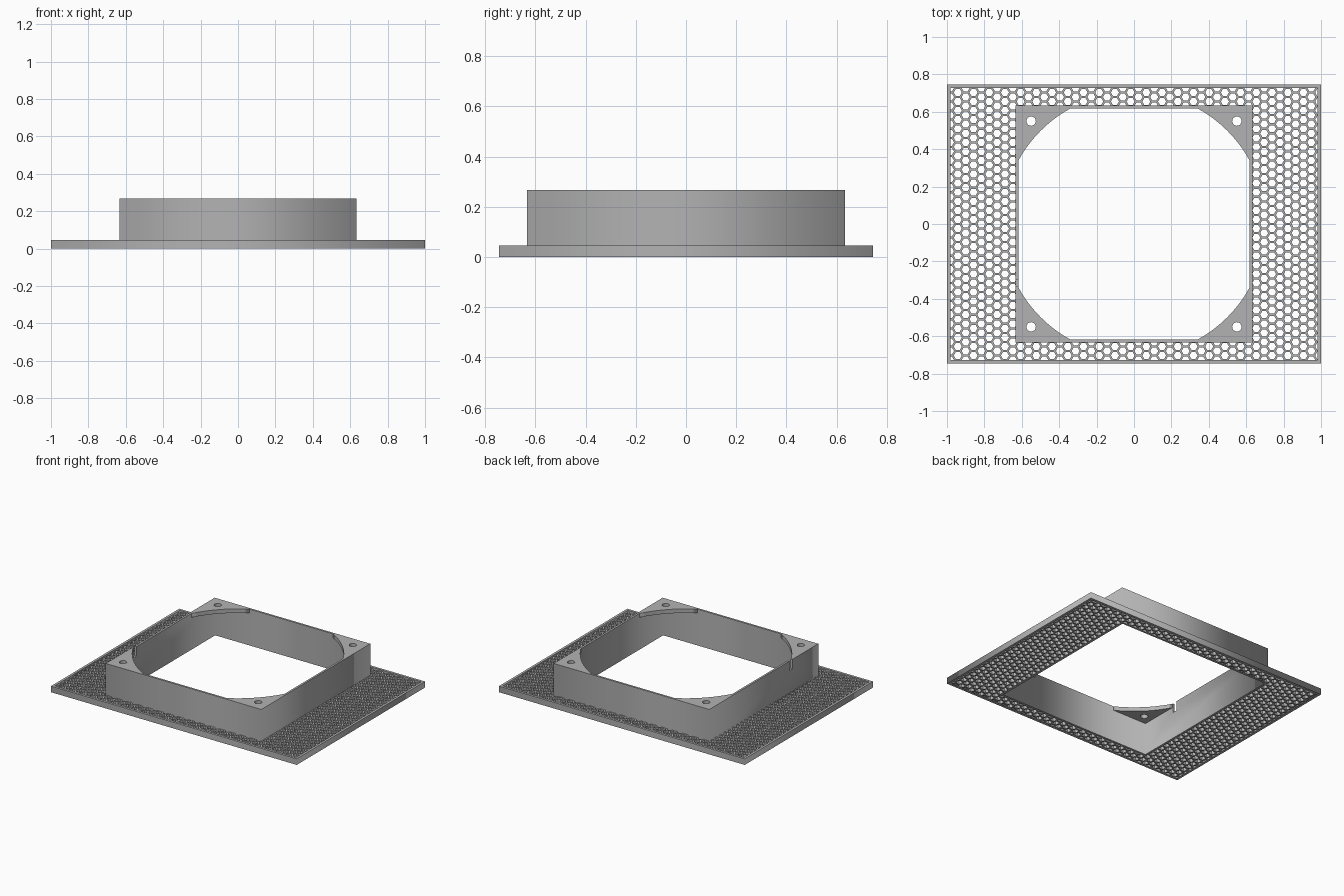
import bpy, bmesh
from math import cos, sin, pi, sqrt, atan2, hypot
from mathutils import Vector

cube = bpy.data.objects.get("Cube")
if cube:
    bpy.data.objects.remove(cube, do_unlink=True)

HALF_X, HALF_Y, RIM_H, RIM = 1.0, 0.745, 0.045, 0.018
OUTER, INNER, TOP = 0.633, 0.618, 0.267
GRILLE_H = 0.035

grey = bpy.data.materials.new("plain grey")
grey.use_nodes = True
colour = (0.45, 0.45, 0.45, 1)
grey.diffuse_color = colour
grey.node_tree.nodes["Principled BSDF"].inputs["Base Color"].default_value = colour


def add_mesh(name, bm):
    bmesh.ops.remove_doubles(bm, verts=bm.verts, dist=1e-5)
    bmesh.ops.recalc_face_normals(bm, faces=bm.faces)
    mesh = bpy.data.meshes.new(name)
    bm.to_mesh(mesh)
    bm.free()
    mesh.materials.append(grey)
    obj = bpy.data.objects.new(name, mesh)
    bpy.context.collection.objects.link(obj)
    return obj


def prism(name, loops, z0, z1):
    """Extrude a flat outline; any inner loops become holes."""
    curve = bpy.data.curves.new(name + "_outline", "CURVE")
    curve.dimensions = "2D"
    curve.fill_mode = "BOTH"
    curve.extrude = (z1 - z0) / 2
    for loop in loops:
        spline = curve.splines.new("POLY")
        spline.points.add(len(loop) - 1)
        for point, (x, y) in zip(spline.points, loop):
            point.co = (x, y, 0, 1)
        spline.use_cyclic_u = True
    helper = bpy.data.objects.new(name + "_outline", curve)
    bpy.context.collection.objects.link(helper)
    graph = bpy.context.evaluated_depsgraph_get()
    mesh = bpy.data.meshes.new_from_object(helper.evaluated_get(graph))
    bm = bmesh.new()
    bm.from_mesh(mesh)
    bmesh.ops.translate(bm, verts=bm.verts, vec=(0, 0, (z0 + z1) / 2))
    bpy.data.objects.remove(helper, do_unlink=True)
    bpy.data.meshes.remove(mesh)
    return add_mesh(name, bm)


def rect(hx, hy):
    return [(-hx, -hy), (hx, -hy), (hx, hy), (-hx, hy)]


def arc(cx, cy, r, a0, a1, n):
    return [(cx + r * cos(a0 + (a1 - a0) * i / n),
             cy + r * sin(a0 + (a1 - a0) * i / n)) for i in range(n + 1)]


# Raised border of the base
prism("base_rim", [rect(HALF_X, HALF_Y), rect(HALF_X - RIM, HALF_Y - RIM)], 0, RIM_H)

# Square shroud with a cable slot in one wall
shroud = prism("shroud_walls", [rect(OUTER, OUTER), rect(INNER, INNER)], 0, TOP)
bm = bmesh.new()
bmesh.ops.create_cube(bm, size=1)
bmesh.ops.scale(bm, verts=bm.verts, vec=(0.05, 0.036, 0.14))
bmesh.ops.translate(bm, verts=bm.verts, vec=(-0.626, -0.316, TOP))
cutter = add_mesh("slot_cutter", bm)
cutter.hide_render = True
cut = shroud.modifiers.new("slot", "BOOLEAN")
cut.operation = "DIFFERENCE"
cut.solver = "EXACT"
cut.object = cutter
bpy.context.view_layer.objects.active = shroud
bpy.ops.object.modifier_apply(modifier=cut.name)
bpy.data.objects.remove(cutter, do_unlink=True)

# Corner mounting plates, curved to the round opening, with screw holes
edge = 0.34
radius = hypot(INNER, edge)
start = atan2(edge, INNER)
outline = [(INNER, INNER)] + arc(0, 0, radius, pi / 2 - start, start, 10)
hole = arc(0.55, 0.55, 0.025, 0, 2 * pi, 20)[:-1]
for side, sx in (("left", 1), ("right", -1)):
    for end, sy in (("front", -1), ("back", 1)):
        prism(f"corner_plate_{end}_{side}",
              [[(x * sx, y * sy) for x, y in loop] for loop in (outline, hole)],
              TOP - 0.03, TOP)

# Honeycomb grille: each cell is a ring between its border and its hole
COL = 0.042
ROW = COL * 2 / sqrt(3)
cell_r, hole_r = ROW / sqrt(3), 0.0215
bm = bmesh.new()
for i in range(50):
    for j in range(-17, 18):
        cx = -0.984 + i * COL
        cy = (j + 0.5 * (i % 2)) * ROW
        if max(abs(cx), abs(cy)) < INNER - ROW:
            continue
        rings = [[bm.verts.new((cx + r * cos(k * pi / 3), cy + r * sin(k * pi / 3), 0))
                  for k in range(6)] for r in (cell_r, hole_r)]
        for k in range(6):
            n = (k + 1) % 6
            bm.faces.new((rings[0][k], rings[0][n], rings[1][n], rings[1][k]))
bmesh.ops.remove_doubles(bm, verts=bm.verts, dist=1e-4)


def slice_at(axis, sign, dist, trim):
    normal = Vector((0, 0, 0))
    normal[axis] = sign
    bmesh.ops.bisect_plane(bm, geom=bm.verts[:] + bm.edges[:] + bm.faces[:],
                           plane_co=normal * dist, plane_no=normal, clear_outer=trim)


for sign in (1, -1):
    slice_at(0, sign, HALF_X - RIM, True)
    slice_at(1, sign, HALF_Y - RIM, True)
    slice_at(0, sign, OUTER, False)
    slice_at(1, sign, OUTER, False)
inside = []
for f in bm.faces:
    c = f.calc_center_median()
    if max(abs(c.x), abs(c.y)) < OUTER:
        inside.append(f)
bmesh.ops.delete(bm, geom=inside, context="FACES")
grown = bmesh.ops.extrude_face_region(bm, geom=bm.faces[:], use_keep_orig=True)
bmesh.ops.translate(bm, vec=(0, 0, GRILLE_H),
                    verts=[g for g in grown["geom"] if isinstance(g, bmesh.types.BMVert)])
add_mesh("honeycomb_grille", bm)
